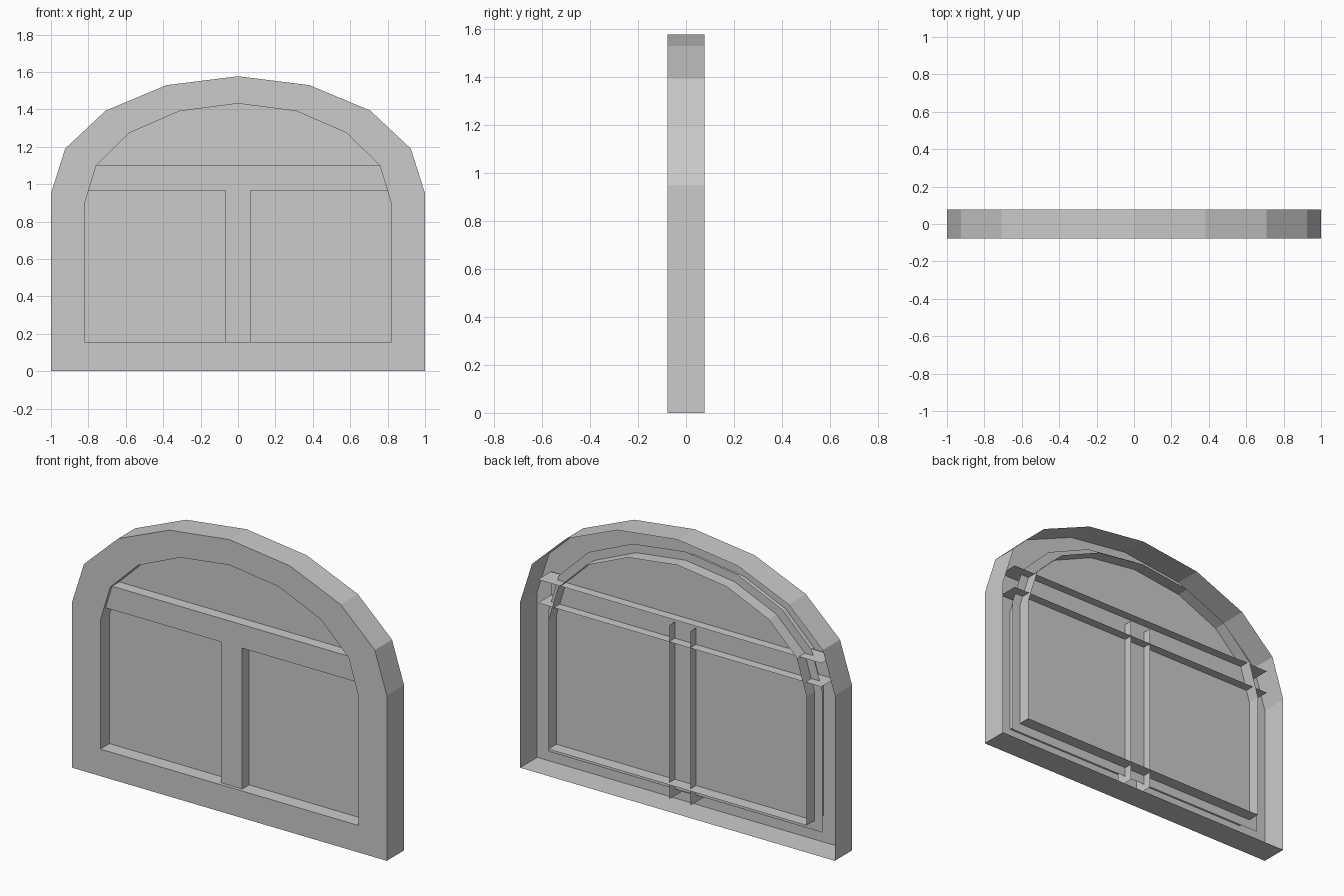
import bpy, math

if "Cube" in bpy.data.objects:
    bpy.data.objects.remove(bpy.data.objects["Cube"])

D = 0.078  # half depth of the frame


def arch(half_w, z0, spring, rise):
    """Closed outline: straight sides topped by an eight-segment elliptical arch."""
    pts = [(-half_w, z0), (half_w, z0)]
    for i in range(9):
        a = math.pi * i / 8
        pts.append((half_w * math.cos(a), spring + rise * math.sin(a)))
    return pts


def make(name, verts, faces):
    me = bpy.data.meshes.new(name)
    me.from_pydata(verts, [], faces)
    me.update()
    ob = bpy.data.objects.new(name, me)
    bpy.context.collection.objects.link(ob)
    return ob


def at(profile, y):
    return [(x, y, z) for x, z in profile]


outer = arch(1.0, 0.0, 0.95, 0.627)
inner = arch(0.82, 0.155, 0.896, 0.535)
pane = arch(0.87, 0.10, 0.91, 0.57)
n = len(outer)

# Hollow frame, open at the back: outer wall, front ring, inner reveal
loops = at(outer, D) + at(outer, -D) + at(inner, -D) + at(inner, D)
faces = []
for k in range(3):
    for i in range(n):
        j = (i + 1) % n
        faces.append((k * n + i, k * n + j, (k + 1) * n + j, (k + 1) * n + i))
make("window_frame", loops, faces)

# Single-sided glass sheet, slightly larger than the opening
make("glass_pane", at(pane, 0.005), [tuple(range(n))])


def channel(name, edge_a, edge_b, y0=-0.058, y1=0.056):
    """Bar with a front face and two sides; open at the back and ends."""
    (a0, a1), (b0, b1) = edge_a, edge_b
    strips = [(a0, a1, y1), (a0, a1, y0), (b0, b1, y0), (b0, b1, y1)]
    verts = []
    for p, q, y in strips:
        verts += [(p[0], y, p[1]), (q[0], y, q[1])]
    make(name, verts, [(2 * i, 2 * i + 2, 2 * i + 3, 2 * i + 1) for i in range(3)])


# Glazing bars
channel("vertical_bar", ((-0.067, 0.06), (-0.067, 1.06)),
        ((0.067, 0.06), (0.067, 1.06)))
channel("horizontal_bar", ((0.9, 0.965), (-0.9, 0.965)),
        ((0.9, 1.10), (-0.9, 1.10)), -0.06, 0.058)

# Make the horizontal and vertical bars face the front
for name in ("vertical_bar", "horizontal_bar"):
    me = bpy.data.objects[name].data
    if me.polygons[1].normal.y > 0:
        me.flip_normals()
